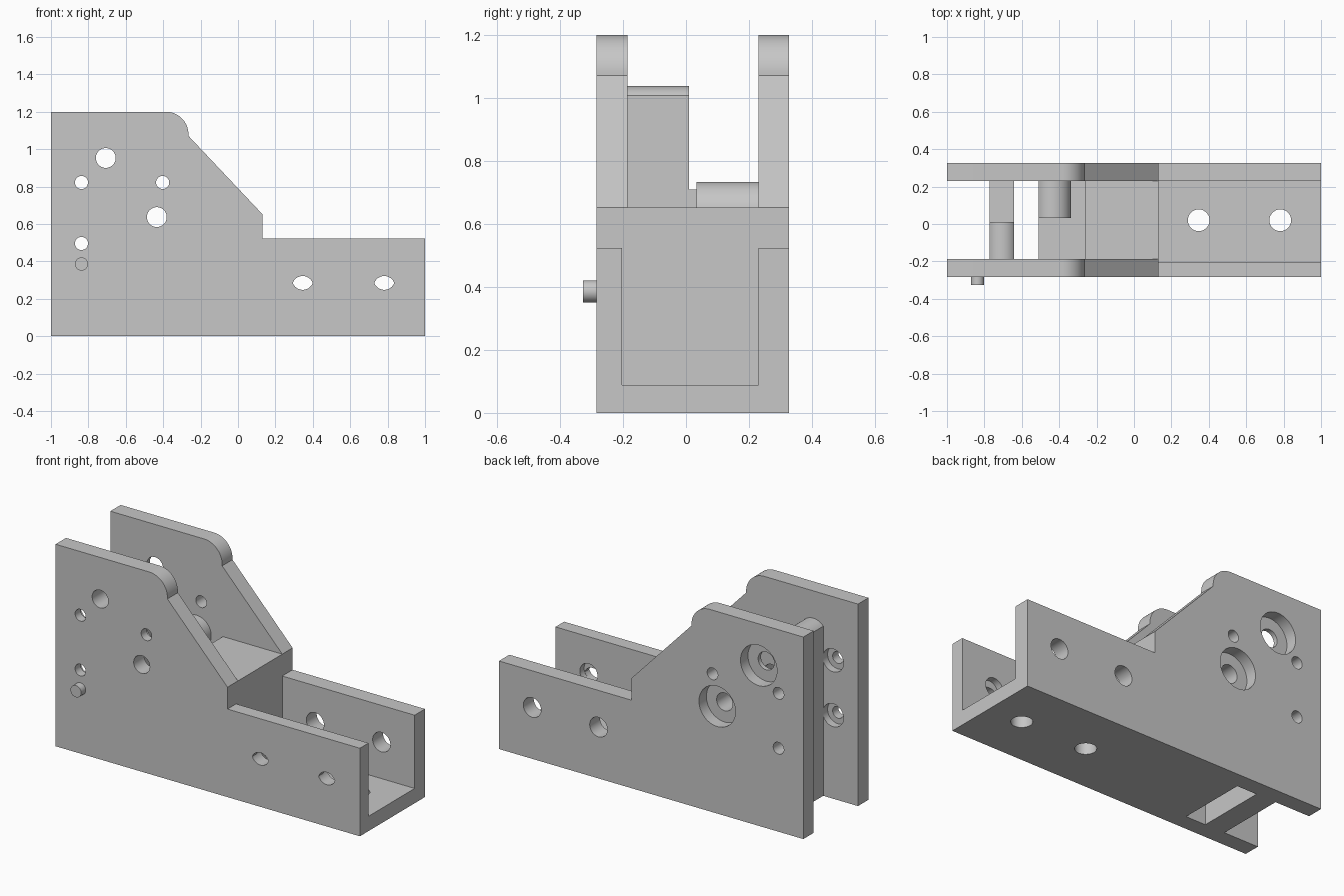
import bpy, bmesh
from math import cos, sin, radians, acos, degrees
from mathutils import Vector

cube = bpy.data.objects.get("Cube")
if cube:
    bpy.data.objects.remove(cube, do_unlink=True)

metal = bpy.data.materials.new("plain grey")
metal.use_nodes = True
grey = (0.57, 0.57, 0.57, 1)
metal.diffuse_color = grey
metal.node_tree.nodes["Principled BSDF"].inputs["Base Color"].default_value = grey

FRONT, FRONT_IN, BACK_IN, BACK = -0.284, -0.186, 0.23, 0.327
STEP_X, FLOOR = 0.13, 0.088


def arc(cx, cz, r, start=0, end=360, n=48):
    """Points along an arc; a full turn leaves out the repeated end."""
    last = n if end - start >= 360 else n - 1
    angles = [radians(start + (end - start) * i / last) for i in range(n)]
    return [(cx + r * cos(a), cz + r * sin(a)) for a in angles]


def rect(u0, v0, u1, v1):
    return [(u0, v0), (u1, v0), (u1, v1), (u0, v1)]


def prism(name, outline, lo, hi, axis="y"):
    """Extrude an xz outline along y, or an xy outline along z."""
    bm = bmesh.new()
    verts = [bm.verts.new((u, lo, v) if axis == "y" else (u, v, lo)) for u, v in outline]
    face = bm.faces.new(verts)
    ext = bmesh.ops.extrude_face_region(bm, geom=[face])
    shift = Vector((0, hi - lo, 0)) if axis == "y" else Vector((0, 0, hi - lo))
    bmesh.ops.translate(bm, vec=shift, verts=[g for g in ext["geom"] if isinstance(g, bmesh.types.BMVert)])
    bmesh.ops.recalc_face_normals(bm, faces=bm.faces)
    mesh = bpy.data.meshes.new(name)
    bm.to_mesh(mesh)
    bm.free()
    mesh.materials.append(metal)
    ob = bpy.data.objects.new(name, mesh)
    bpy.context.collection.objects.link(ob)
    return ob


def cut(ob, cutters):
    """Subtract the cutters, bake the result and remove the cutters."""
    for c in cutters:
        c.hide_render = True
        mod = ob.modifiers.new("cut", "BOOLEAN")
        mod.operation, mod.solver, mod.object = "DIFFERENCE", "EXACT", c
    graph = bpy.context.evaluated_depsgraph_get()
    mesh = bpy.data.meshes.new_from_object(ob.evaluated_get(graph))
    ob.modifiers.clear()
    ob.data = mesh
    for c in cutters:
        bpy.data.objects.remove(c, do_unlink=True)


def bore(x, z, r, lo, hi):
    return prism("cutter", arc(x, z, r), lo, hi)


# Hole positions
upper_pivot, lower_pivot = (-0.707, 0.953), (-0.434, 0.637)
pivots = [upper_pivot, lower_pivot]
screws = [(-0.837, 0.822), (-0.837, 0.496), (-0.403, 0.822)]
channel_x = [0.346, 0.782]
PIVOT_R, SCREW_R, CHANNEL_R = 0.053, 0.035, 0.058

# Tall plate outline, shared by both sides
tall = [(-1, 0), (STEP_X, 0), (STEP_X, 0.653)]
tall += arc(-0.385, 1.08, 0.12, -4, 90, 16) + [(-1, 1.2)]
low = rect(STEP_X, 0, 1, 0.523)

# Front plate: pivots and screws counterbored on the inner face
front_plate = prism("front_plate", tall, FRONT, FRONT_IN)
cutters = [bore(*p, PIVOT_R, -0.4, -0.1) for p in pivots]
for p in screws:
    cutters += [bore(*p, SCREW_R, -0.4, -0.1), bore(*p, 0.068, FRONT_IN - 0.045, -0.1)]
cut(front_plate, cutters)

# Front channel wall: pointed slots opening into round bores on the inner face
front_wall = prism("front_channel_wall", low, FRONT, -0.203)
cutters = []
for x in channel_x:
    lens = arc(x, 0.265, 0.057, 21, 159, 20) + arc(x, 0.305, 0.057, 205, 335, 20)
    cutters += [prism("cutter", lens, -0.4, -0.22), bore(x, 0.305, CHANNEL_R, -0.243, -0.1)]
cut(front_wall, cutters)

# Back plate: counterbored pivots and plain screw holes
back_plate = prism("back_plate", tall, BACK_IN, BACK)
cutters = [bore(*p, SCREW_R, 0.1, 0.5) for p in screws]
for p in pivots:
    cutters += [bore(*p, PIVOT_R, 0.1, 0.5), bore(*p, 0.12, BACK - 0.07, 0.5)]
cut(back_plate, cutters)

# Back channel wall with round holes
back_wall = prism("back_channel_wall", low, BACK_IN, BACK)
cut(back_wall, [bore(x, 0.305, CHANNEL_R, 0.1, 0.5) for x in channel_x])

# Channel floor with two round holes
channel_floor = prism("channel_floor", rect(STEP_X, 0, 1, FLOOR), -0.203, BACK_IN)
cut(channel_floor, [prism("cutter", arc(x, 0.02, CHANNEL_R), -0.2, 0.3, "z") for x in channel_x])

# Solid block between the plates, lower beside the pivot
block = [(-0.511, 0), (STEP_X, 0), (STEP_X, 0.653), (-0.26, 0.653), (-0.26, 0.54), (-0.511, 0.54)]
center_block = prism("center_block", block, FRONT_IN, BACK_IN)

# Lower pivot boss, trimmed flush with the block
flat = degrees(acos(-0.077 / 0.097))
lower_boss = prism("lower_boss", arc(*lower_pivot, 0.097, -flat, flat), 0.033, BACK_IN)
cut(lower_boss, [bore(*lower_pivot, PIVOT_R, -0.1, 0.5)])

# Cross rib, tall and round-topped on its front half
rib_low = prism("rear_rib", rect(-0.772, 0, -0.642, 0.71), 0.01, BACK_IN)
top = degrees(acos(0.065 / 0.085))
rib_outline = [(-0.772, 0), (-0.642, 0)] + arc(*upper_pivot, 0.085, top, 180 - top, 20)
rib_tall = prism("front_rib", rib_outline, FRONT_IN, 0.01)
cut(rib_tall, [bore(*upper_pivot, PIVOT_R, -0.4, 0.2)])

# Locating pin
pin = prism("locating_pin", arc(-0.837, 0.386, SCREW_R), -0.327, FRONT)

# Smooth the round walls, keep the edges sharp
parts = [front_plate, front_wall, back_plate, back_wall, channel_floor,
         center_block, lower_boss, rib_low, rib_tall, pin]
bpy.ops.object.select_all(action="DESELECT")
for ob in parts:
    ob.select_set(True)
bpy.context.view_layer.objects.active = front_plate
bpy.ops.object.shade_smooth_by_angle(angle=radians(30))
